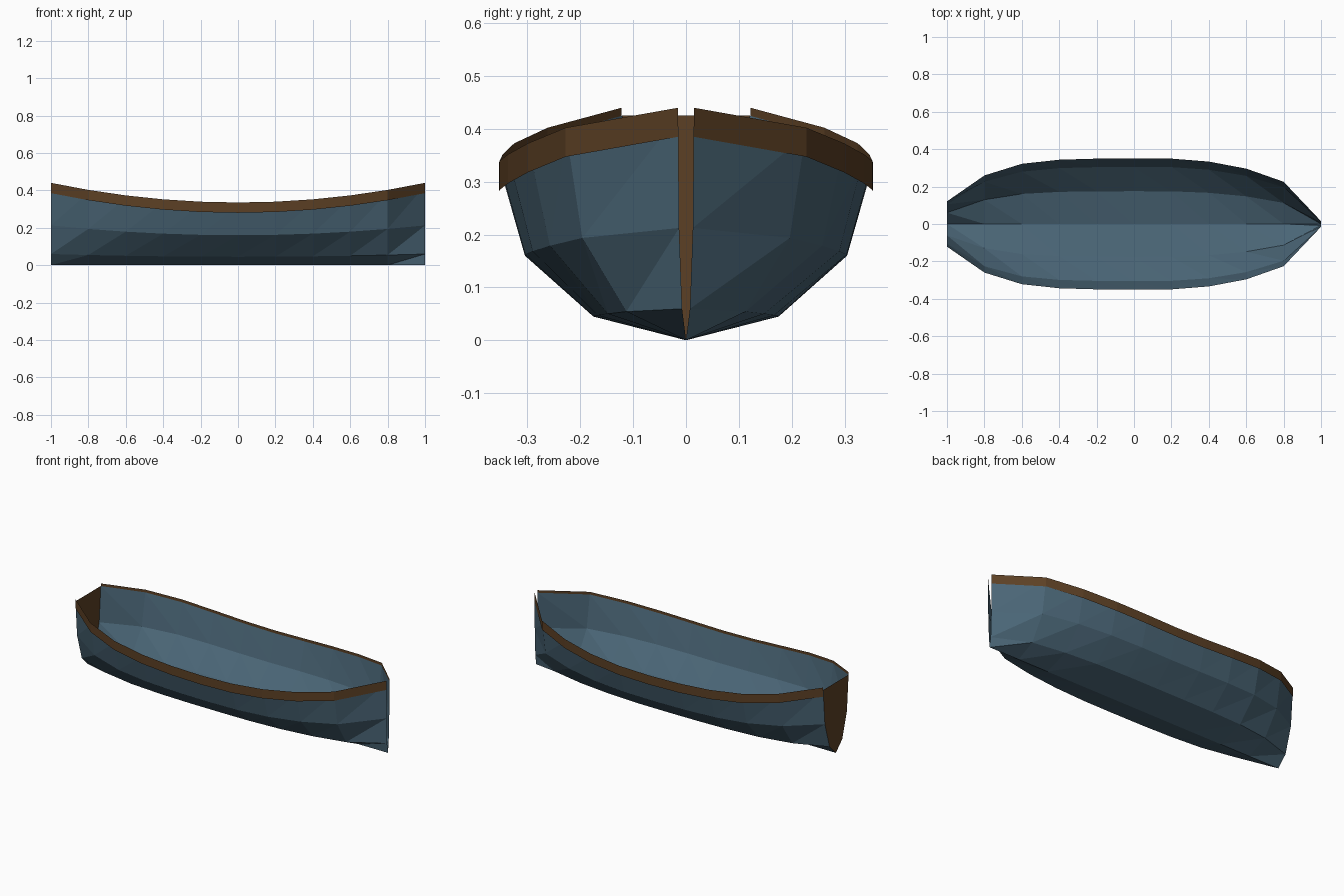
import bpy

cube = bpy.data.objects.get("Cube")
if cube:
    bpy.data.objects.remove(cube, do_unlink=True)


def make_material(name, colour):
    mat = bpy.data.materials.new(name)
    mat.use_nodes = True
    mat.diffuse_color = colour
    mat.node_tree.nodes["Principled BSDF"].inputs["Base Color"].default_value = colour
    return mat


blue = make_material("weathered_blue", (0.068, 0.13, 0.18, 1))
brown = make_material("dark_wood", (0.107, 0.051, 0.018, 1))

# Half width of the boat at each station, stern to bow
HALF_WIDTHS = [0.122, 0.262, 0.325, 0.347, 0.353, 0.354,
               0.353, 0.337, 0.299, 0.228, 0.015]
# Half cross-section as fractions of half width and side height, rim to bilge
SECTION = [(1, 1), (0.87, 0.5), (0.5, 0.14)]
STATIONS = [(-1 + 0.2 * i, w) for i, w in enumerate(HALF_WIDTHS)]


def sheer(x):
    """Height of the hull's upper edge."""
    return 0.32 + 0.105 * x * x


def hull_section(x, w):
    w *= 0.99
    left = [(x, w * a, sheer(x) * h) for a, h in SECTION]
    right = [(x, -y, z) for _, y, z in reversed(left)]
    return left + [(x, 0, 0)] + right


def add_mesh(name, verts, faces, mat):
    mesh = bpy.data.meshes.new(name)
    mesh.from_pydata(verts, [], faces)
    mesh.materials.append(mat)
    obj = bpy.data.objects.new(name, mesh)
    bpy.context.collection.objects.link(obj)
    return obj


def loft(name, rows, mat):
    """Skin rows of points with triangles, all split the same way."""
    n = len(rows[0])
    faces = []
    for i in range(len(rows) - 1):
        for j in range(n - 1):
            a, b = i * n + j, i * n + j + 1
            c, d = b + n, a + n
            faces += [(a, c, b), (a, d, c)]
    return add_mesh(name, [p for row in rows for p in row], faces, mat)


# Open hull shell, left slightly apart at the bow
loft("hull", [hull_section(x, w) for x, w in STATIONS], blue)

# Flat transom closing the stern
stern = hull_section(*STATIONS[0])
add_mesh("transom", stern, [tuple(range(len(stern)))], brown)

# Upright rub rails along both sides
for side, name in ((1, "left_rail"), (-1, "right_rail")):
    rows = []
    for x, w in STATIONS:
        rail = [(x, side * w, sheer(x) + dz) for dz in (0.015, -0.04)]
        rows.append(rail[::side])
    loft(name, rows, brown)
